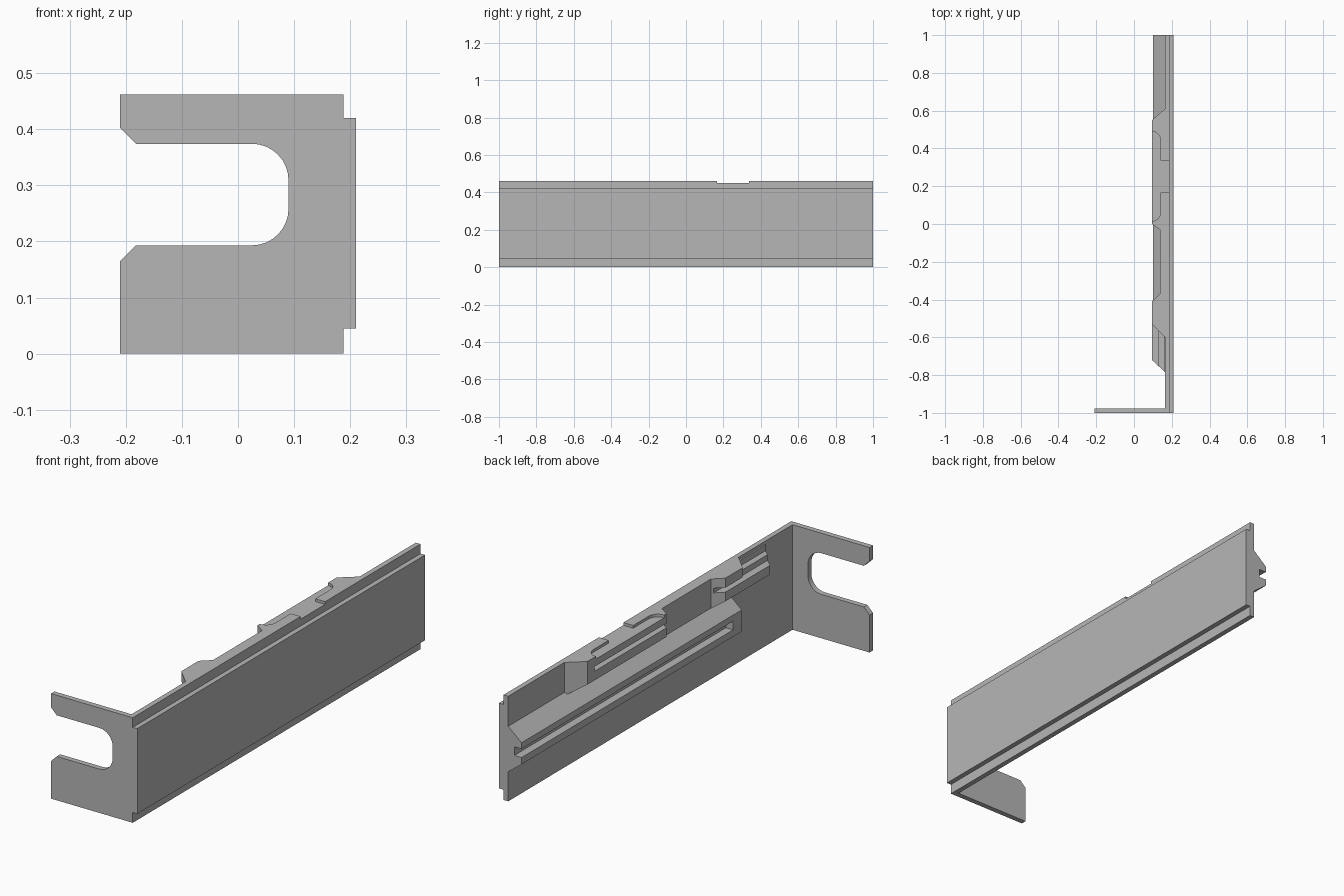
import bpy
import bmesh
import math

cube = bpy.data.objects.get("Cube")
if cube:
    bpy.data.objects.remove(cube, do_unlink=True)

grey = bpy.data.materials.new("plain grey")
grey.use_nodes = True
grey.diffuse_color = (0.47, 0.47, 0.47, 1)
grey.node_tree.nodes["Principled BSDF"].inputs["Base Color"].default_value = grey.diffuse_color


def prism(name, points, start, end, axis="y"):
    """Extrude an outline; start and end may be functions of x for mitred ends."""
    bm = bmesh.new()
    rings = []
    for limit in (start, end):
        ring = []
        for a, b in points:
            d = limit(a) if callable(limit) else limit
            ring.append(bm.verts.new((a, d, b) if axis == "y" else (a, b, d)))
        rings.append(ring)
    bm.faces.new(rings[0])
    bm.faces.new(rings[1][::-1])
    n = len(points)
    for i in range(n):
        j = (i + 1) % n
        bm.faces.new((rings[0][i], rings[1][i], rings[1][j], rings[0][j]))
    bmesh.ops.recalc_face_normals(bm, faces=bm.faces)
    mesh = bpy.data.meshes.new(name)
    bm.to_mesh(mesh)
    bm.free()
    mesh.materials.append(grey)
    obj = bpy.data.objects.new(name, mesh)
    bpy.context.scene.collection.objects.link(obj)
    return obj


def box(x0, x1, z0, z1):
    return [(x0, z0), (x1, z0), (x1, z1), (x0, z1)]


def arc(cx, cy, r, a0, a1, steps=8):
    angles = [math.radians(a0 + (a1 - a0) * i / steps) for i in range(steps + 1)]
    return [(cx + r * math.cos(a), cy + r * math.sin(a)) for a in angles]


def mitre(outer, base):
    """End position sliding from the outer face to the plate."""
    return lambda x: outer + (base - outer) * (x - OUT) / (INNER - OUT)


def cut(target, cutter):
    mod = target.modifiers.new("cut", "BOOLEAN")
    mod.operation = "DIFFERENCE"
    mod.solver = "EXACT"
    mod.object = cutter


OUT, INNER, BACK, TOP = 0.095, 0.165, 0.188, 0.462
ROOT = INNER + 0.01

# Long back plate and the raised outer panel
plate = prism("back_plate", box(INNER, BACK, 0, TOP), -1, 1)
prism("outer_panel", box(BACK - 0.002, 0.21, 0.045, 0.42), -1, 1)

# End flange with an open rounded slot
slot = [(-0.21, 0.165), (-0.182, 0.193)]
slot += arc(0.025, 0.258, 0.065, -90, 0) + arc(0.025, 0.309, 0.065, 0, 90)
slot += [(-0.182, 0.374), (-0.21, 0.402)]
prism("end_flange", [(-0.21, TOP), (BACK, TOP), (BACK, 0), (-0.21, 0)] + slot, -1, -0.976)

# Lower rail with tapered sides and a grooved face
lower = prism("lower_rail", [(ROOT, 0.33), (INNER, 0.33), (0.1, 0.275), (0.1, 0.18),
                             (INNER, 0.13), (ROOT, 0.13)], -0.53, 1)
groove = prism("groove_cutter", box(0.08, 0.135, 0.21, 0.248), -0.47, 1.1)
cut(lower, groove)

# Upper rail: two lips with a narrow groove between them
far = mitre(0.55, 0.61)
near = mitre(-0.53, -0.6)
tail = mitre(-0.72, -0.785)
upper_lip = prism("upper_lip", box(OUT, ROOT, 0.42, TOP), near, far)
core = prism("upper_rail_core", box(0.13, ROOT, 0.395, 0.425), tail, far)
stop = prism("groove_stop", box(OUT, ROOT, 0.398, 0.422), 0.5, far)
lower_lip = prism("lower_lip", [(OUT, 0.4), (ROOT, 0.4), (ROOT, 0.315), (INNER, 0.315),
                                (OUT, 0.36)], tail, far)
prism("tail_step", box(0.158, ROOT, 0.4, 0.45), -0.78, -0.55)

# Recess in the middle of the upper rail
recess = prism("recess_cutter", [(0.06, 0.03), (OUT, 0), (0.138, -0.03), (0.138, -0.37),
                                 (OUT, -0.41), (0.06, -0.44)], 0.28, 0.5, "z")
for part in (upper_lip, core, lower_lip):
    cut(part, recess)

# Shallow rounded notch across the top edge
notch_outline = [(0.25, 0.167), (0.14, 0.167)]
notch_outline += arc(0.095, 0.06, 0.045, 0, -90) + [(0.07, 0.015), (0.07, 0.49)]
notch_outline += arc(0.095, 0.445, 0.045, 90, 0) + [(0.14, 0.337), (0.25, 0.337)]
notch = prism("notch_cutter", notch_outline, 0.45, 0.5, "z")
cut(plate, notch)
cut(upper_lip, notch)

for helper in (groove, recess, notch):
    helper.hide_render = True
    helper.hide_viewport = True
    helper.display_type = "WIRE"
